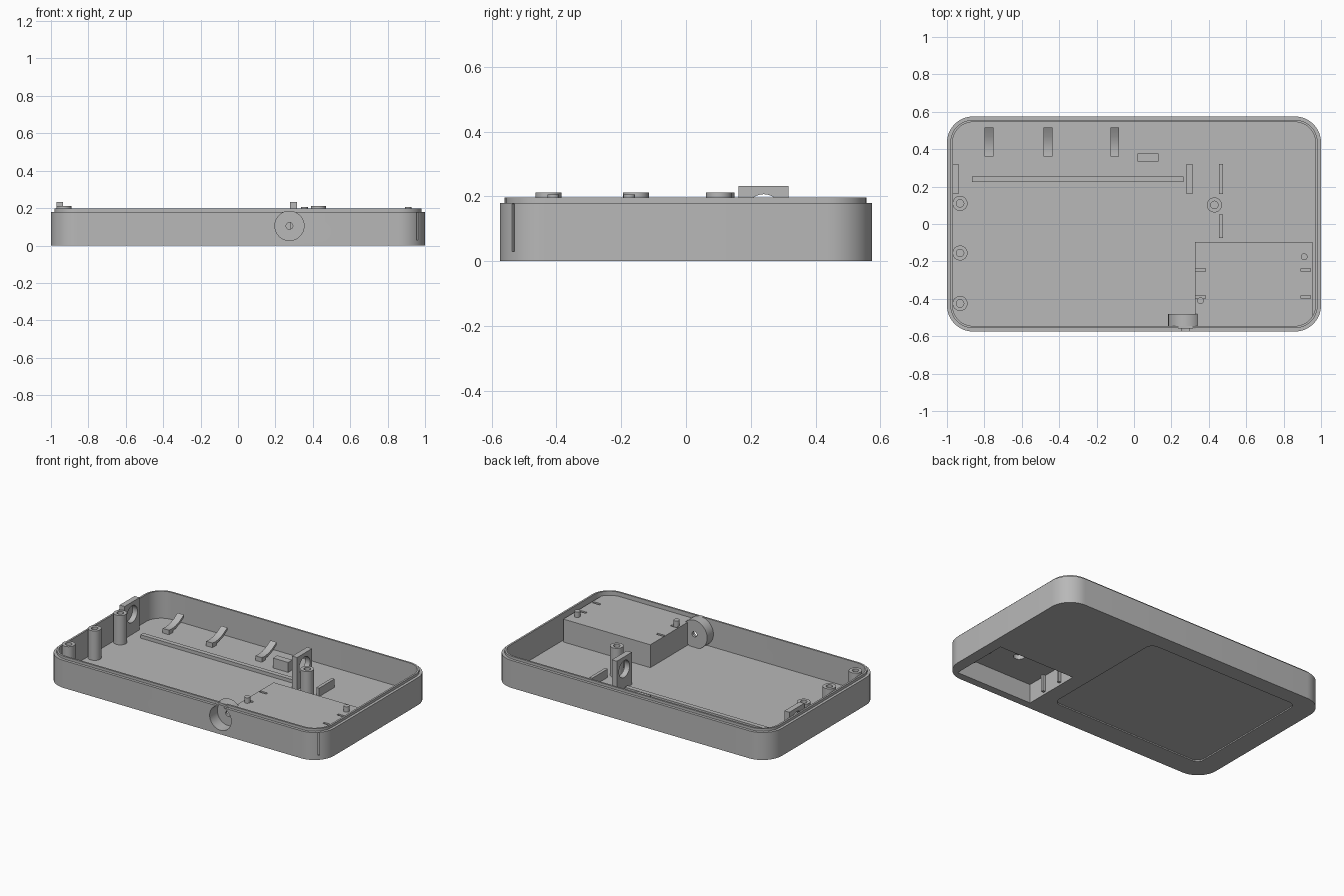
import bpy, bmesh, math
from mathutils import Matrix

if "Cube" in bpy.data.objects:
    bpy.data.objects.remove(bpy.data.objects["Cube"])

grey = bpy.data.materials.new("plain grey")
grey.use_nodes = True
grey.diffuse_color = (0.48, 0.48, 0.48, 1)
grey.node_tree.nodes["Principled BSDF"].inputs["Base Color"].default_value = (0.48, 0.48, 0.48, 1)


def finish(name, bm):
    bmesh.ops.recalc_face_normals(bm, faces=bm.faces)
    mesh = bpy.data.meshes.new(name)
    bm.to_mesh(mesh)
    bm.free()
    mesh.materials.append(grey)
    ob = bpy.data.objects.new(name, mesh)
    bpy.context.collection.objects.link(ob)
    return ob


def box(name, x, y, z):
    bm = bmesh.new()
    size = [b - a for a, b in (x, y, z)]
    mid = [(a + b) / 2 for a, b in (x, y, z)]
    bmesh.ops.create_cube(bm, size=1, matrix=Matrix.Translation(mid) @ Matrix.Diagonal((*size, 1)))
    return finish(name, bm)


def cylinder(name, centre, r, depth, axis="Z", seg=40):
    bm = bmesh.new()
    turn = {"X": Matrix.Rotation(math.pi / 2, 4, "Y"),
            "Y": Matrix.Rotation(math.pi / 2, 4, "X"), "Z": Matrix()}[axis]
    bmesh.ops.create_cone(bm, cap_ends=True, segments=seg, radius1=r, radius2=r,
                          depth=depth, matrix=Matrix.Translation(centre) @ turn)
    return finish(name, bm)


def outline(hx, hy, r, cx=0, cy=0, steps=12):
    """Rounded rectangle, counter-clockwise."""
    pts = []
    for k, (sx, sy) in enumerate(((1, 1), (-1, 1), (-1, -1), (1, -1))):
        for i in range(steps + 1):
            a = math.pi / 2 * (k + i / steps)
            pts.append((cx + sx * (hx - r) + r * math.cos(a), cy + sy * (hy - r) + r * math.sin(a)))
    return pts


def loft(name, rings):
    """Join stacked (outline, height) rings and cap both ends."""
    bm = bmesh.new()
    loops = [[bm.verts.new((x, y, z)) for x, y in pts] for pts, z in rings]
    n = len(loops[0])
    for a, b in zip(loops, loops[1:]):
        for i in range(n):
            j = (i + 1) % n
            bm.faces.new((a[i], a[j], b[j], b[i]))
    bm.faces.new(loops[0])
    bm.faces.new(loops[-1])
    return finish(name, bm)


def boolean(ob, tools, mode="DIFFERENCE"):
    bpy.context.view_layer.objects.active = ob
    for tool in tools:
        mod = ob.modifiers.new("cut", "BOOLEAN")
        mod.operation, mod.object, mod.solver = mode, tool, "EXACT"
        bpy.ops.object.modifier_apply(modifier=mod.name)


def shell(inset):
    return outline(1 - inset, 0.575 - inset, 0.14 - inset)


FLOOR = 0.02
parts, cutters = [], []


def cutter(ob):
    ob.hide_render = True
    cutters.append(ob)
    return ob


# Tray with stepped lip
tray = loft("tray", [(shell(0), 0), (shell(0), 0.18), (shell(0.018), 0.18), (shell(0.018), 0.197),
                     (shell(0.03), 0.197), (shell(0.03), FLOOR)])
# Compartment block, trimmed to the rounded corner
block = box("compartment", (0.325, 0.955), (-0.555, -0.095), (0.01, 0.17))
boolean(block, [cutter(loft("trim", [(shell(0.02), -0.1), (shell(0.02), 0.3)]))], "INTERSECT")
# Round cup on the front wall
hub = (0.275, -0.52, 0.105)
cup = cylinder("front_cup", (hub[0], -0.52, hub[2]), 0.092, 0.08, "Y", 64)

# Openings in the tray, compartment and cup
pocket = cutter(box("pocket_cutter", (0.365, 0.925), (-0.525, -0.13), (-0.1, 0.125)))
dish = cutter(cylinder("dish_cutter", (hub[0], -0.6, hub[2]), 0.078, 0.21, "Y", 64))
bore = cutter(cylinder("bore_cutter", (hub[0], -0.5, hub[2]), 0.018, 0.2, "Y", 24))
panel = cutter(loft("panel_cutter", [(outline(0.56, 0.45, 0.05, -0.3, 0.02), z) for z in (-0.1, 0.008)]))
slot = cutter(box("slot_cutter", (0.129, 0.2), (-0.006, 0.006), (0.03, 0.177)))
slot.matrix_world = Matrix.Translation((0.86, -0.435, 0)) @ Matrix.Rotation(-math.pi / 4, 4, "Z")
bpy.context.view_layer.update()
boolean(tray, [pocket, dish, panel, slot])
boolean(cup, [dish, bore, pocket])
boolean(block, [pocket, dish])
blind = cutter(cylinder("blind_hole_cutter", (0.63, -0.31, 0.12), 0.034, 0.07))
boolean(block, [blind])
for y in (-0.245, -0.39):
    for x in (0.33, 0.893):
        boolean(block, [cutter(box("notch_cutter", (x, x + 0.052), (y - 0.008, y + 0.008), (0.145, 0.2)))])
parts += [tray, block, cup]

# Contact ribs inside the pocket and pegs on top of it
for x in (0.36, 0.905):
    for y in (-0.245, -0.39):
        parts.append(box("contact_rib", (x, x + 0.025), (y - 0.008, y + 0.008), (0.015, 0.13)))
for x, y in ((0.91, -0.175), (0.355, -0.41)):
    parts.append(cylinder("locating_peg", (x, y, 0.183), 0.018, 0.045, seg=24))

# Screw posts
for x, y in ((-0.93, 0.11), (-0.93, -0.155), (-0.93, -0.425), (0.43, 0.102)):
    post = cylinder("screw_post", (x, y, 0.1125), 0.04, 0.2)
    boolean(post, [cutter(cylinder("screw_hole_cutter", (x, y, 0.2), 0.02, 0.2, seg=24))])
    parts.append(post)

# Upright shaft brackets
for x in (-0.971, 0.279):
    bracket = box("shaft_bracket", (x, x + 0.036), (0.162, 0.317), (0.01, 0.232))
    boolean(bracket, [cutter(cylinder("shaft_hole_cutter", (x, 0.24, 0.152), 0.055, 0.2, "X"))])
    parts.append(bracket)

# Floor rail, stop block and short ribs
parts.append(box("floor_rail", (-0.865, 0.265), (0.225, 0.255), (0.01, 0.042)))
parts.append(box("stop_block", (0.02, 0.13), (0.333, 0.377), (0.01, 0.085)))
for y in (-0.075, 0.16):
    parts.append(box("short_rib", (0.455, 0.476), (y, y + (0.125 if y < 0 else 0.16)), (0.01, 0.075)))

# Curved spring clips
side = [(0.36, 0.015), (0.36, 0.05), (0.39, 0.047), (0.43, 0.052), (0.47, 0.066), (0.515, 0.092),
        (0.515, 0.076), (0.475, 0.05), (0.435, 0.036), (0.4, 0.032), (0.4, 0.015)]
for x in (-0.775, -0.46, -0.103):
    bm = bmesh.new()
    face = bm.faces.new([bm.verts.new((x - 0.023, y, z)) for y, z in side])
    moved = bmesh.ops.extrude_face_region(bm, geom=[face], use_keep_orig=True)["geom"]
    bmesh.ops.translate(bm, vec=(0.046, 0, 0), verts=[v for v in moved if isinstance(v, bmesh.types.BMVert)])
    parts.append(finish("spring_clip", bm))

# Remove the cutters and shade
for ob in cutters:
    bpy.data.objects.remove(ob)
bpy.ops.object.select_all(action="DESELECT")
for ob in parts:
    ob.select_set(True)
bpy.context.view_layer.objects.active = tray
bpy.ops.object.shade_smooth_by_angle(angle=math.radians(30))
